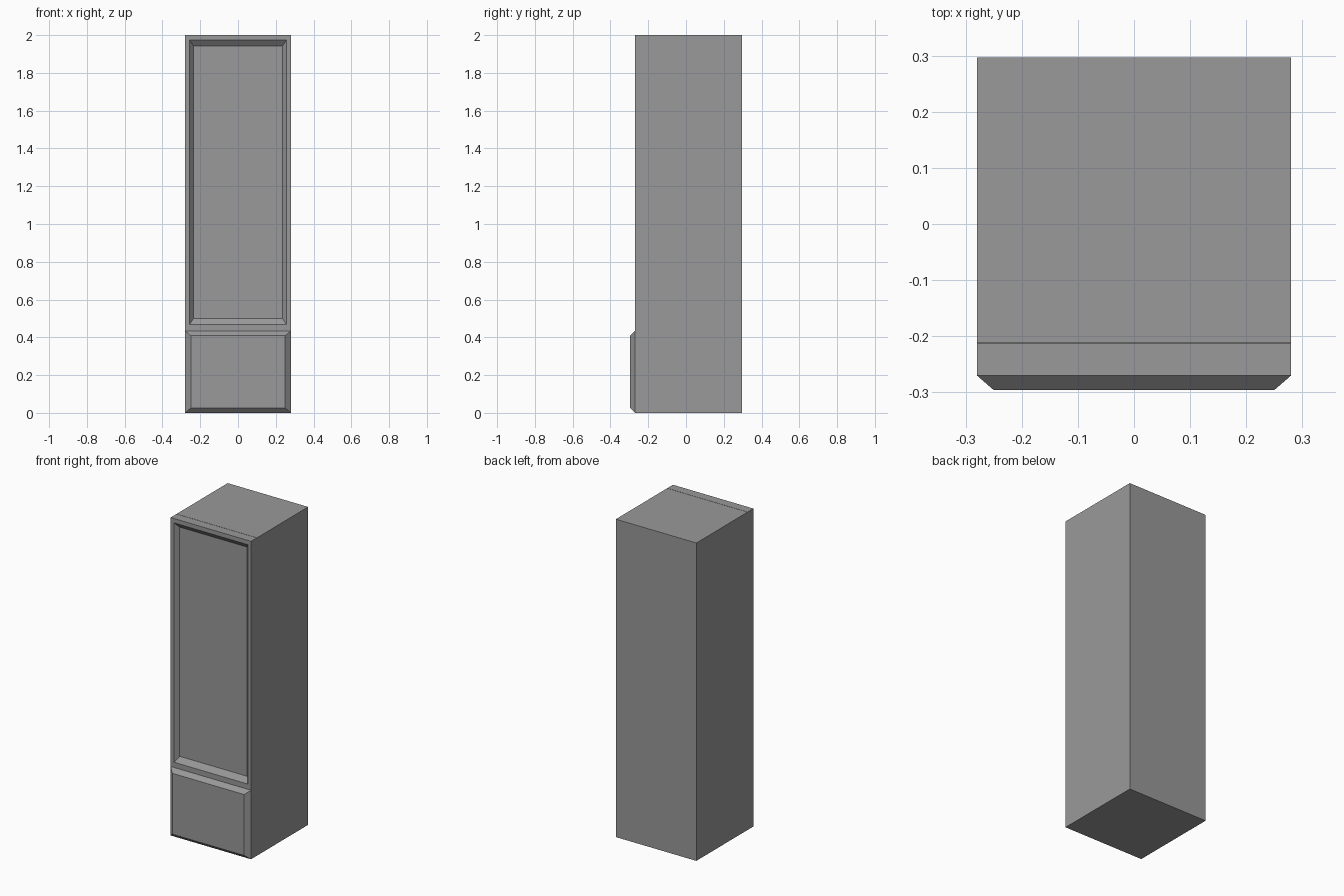
import bpy
import bmesh

cube = bpy.data.objects.get("Cube")
if cube:
    bpy.data.objects.remove(cube, do_unlink=True)

HALF_W, FRONT, BACK = 0.28, -0.27, 0.297
SEAM, SPLIT, TOP = -0.213, 0.434, 2.0
RELIEF = 0.026

grey = bpy.data.materials.new("cabinet grey")
grey.use_nodes = True
grey.diffuse_color = (0.32, 0.32, 0.32, 1)
grey.node_tree.nodes["Principled BSDF"].inputs["Base Color"].default_value = grey.diffuse_color


def ring(bm, half_w, y, z0, z1):
    """Rectangle of vertices facing the front."""
    corners = ((-half_w, z0), (half_w, z0), (half_w, z1), (-half_w, z1))
    return [bm.verts.new((x, y, z)) for x, z in corners]


def lofted(name, sections):
    """Closed solid through a series of rectangles, back to front."""
    bm = bmesh.new()
    rings = [ring(bm, *s) for s in sections]
    bm.faces.new(rings[0])
    bm.faces.new(rings[-1])
    for a, b in zip(rings, rings[1:]):
        for i in range(4):
            j = (i + 1) % 4
            bm.faces.new((a[i], a[j], b[j], b[i]))
    return finish(name, bm)


def finish(name, bm):
    bmesh.ops.recalc_face_normals(bm, faces=bm.faces)
    mesh = bpy.data.meshes.new(name)
    bm.to_mesh(mesh)
    bm.free()
    mesh.materials.append(grey)
    obj = bpy.data.objects.new(name, mesh)
    bpy.context.collection.objects.link(obj)
    return obj


# Carcass: stepped side profile, extruded across the width
bm = bmesh.new()
profile = [(BACK, 0), (BACK, TOP), (SEAM + 0.002, TOP),
           (SEAM + 0.002, SPLIT), (FRONT, SPLIT), (FRONT, 0)]
side = bm.faces.new([bm.verts.new((-HALF_W, y, z)) for y, z in profile])
extruded = bmesh.ops.extrude_face_region(bm, geom=[side])["geom"]
bmesh.ops.translate(bm, vec=(2 * HALF_W, 0, 0),
                    verts=[v for v in extruded if isinstance(v, bmesh.types.BMVert)])
finish("cabinet_body", bm)

# Tall door: flat frame sloping in to a recessed panel
lofted("upper_door", [
    (HALF_W, SEAM, SPLIT, TOP),
    (HALF_W, FRONT, SPLIT, TOP),
    (0.257, FRONT, 0.467, 1.973),
    (0.235, FRONT + RELIEF, 0.50, 1.942),
])

# Drawer front: raised panel with chamfered edges
lofted("drawer_front", [
    (HALF_W, FRONT, 0, SPLIT),
    (0.25, FRONT - RELIEF, 0.026, 0.409),
])
